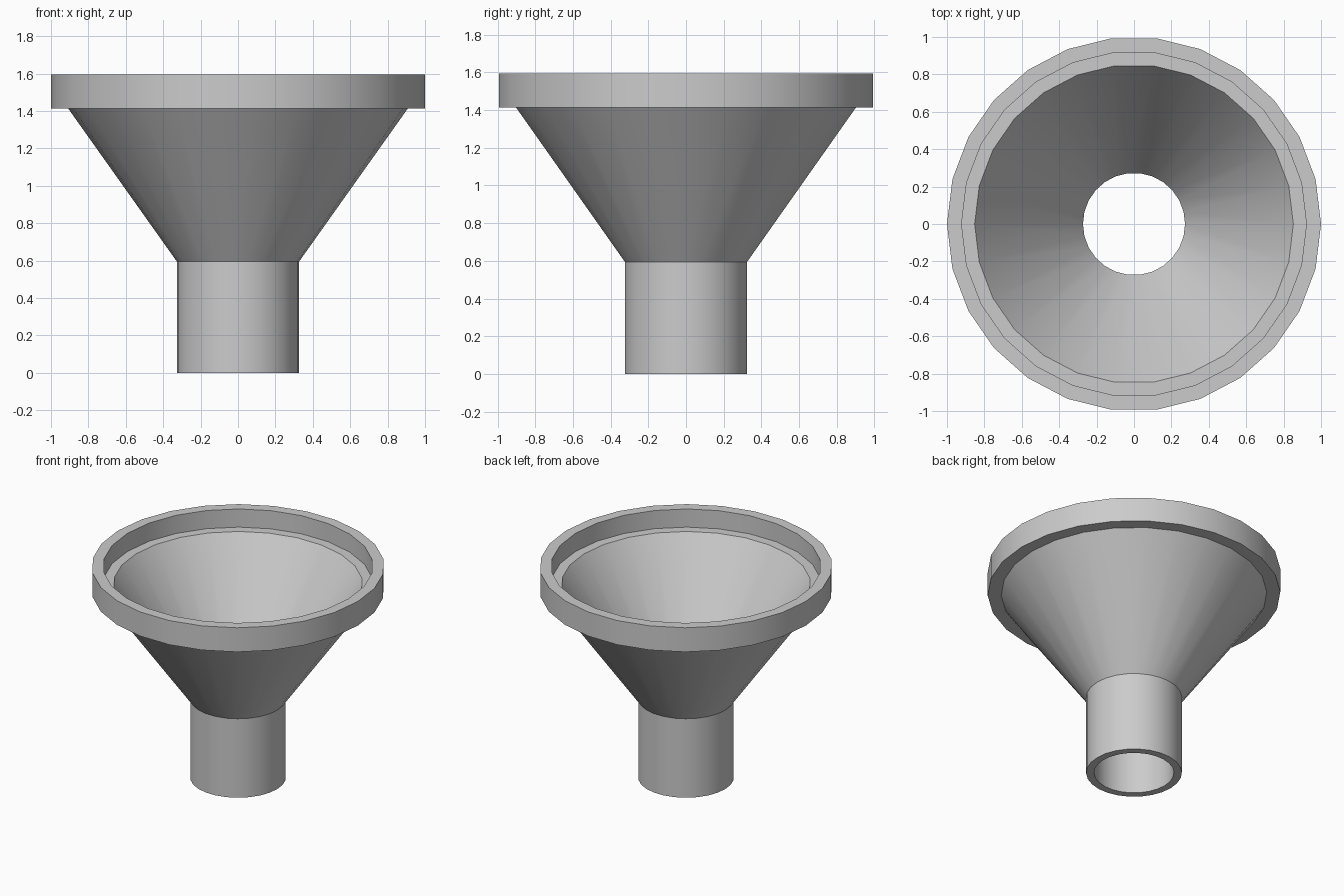
import bpy
import bmesh
import math

SIDES = 26

cube = bpy.data.objects.get("Cube")
if cube:
    bpy.data.objects.remove(cube, do_unlink=True)

# Plain grey material
grey = bpy.data.materials.new("light_grey")
grey.use_nodes = True
colour = (0.6, 0.6, 0.6, 1)
grey.diffuse_color = colour
grey.node_tree.nodes["Principled BSDF"].inputs["Base Color"].default_value = colour

# Closed wall section (radius, height): spout, cone, rim, ledge, inner cone, bore
profile = [
    (0.327, 0), (0.327, 0.595), (0.908, 1.413), (1, 1.413), (1, 1.595),
    (0.922, 1.595), (0.922, 1.458), (0.852, 1.458), (0.273, 0.62), (0.273, 0),
]


def lathe(name, section, sides, material):
    """Revolve a closed section around z into one watertight mesh."""
    bm = bmesh.new()
    rings = []
    for i in range(sides):
        a = math.tau * i / sides
        rings.append([bm.verts.new((r * math.cos(a), r * math.sin(a), z))
                      for r, z in section])
    count = len(section)
    for i, ring in enumerate(rings):
        following = rings[(i + 1) % sides]
        for j in range(count):
            k = (j + 1) % count
            bm.faces.new((ring[j], following[j], following[k], ring[k]))
    bmesh.ops.recalc_face_normals(bm, faces=bm.faces)
    mesh = bpy.data.meshes.new(name)
    bm.to_mesh(mesh)
    bm.free()
    mesh.materials.append(material)
    obj = bpy.data.objects.new(name, mesh)
    bpy.context.collection.objects.link(obj)
    return obj


# Funnel body, smooth around with crisp rim and spout edges
funnel = lathe("funnel", profile, SIDES, grey)
bpy.ops.object.select_all(action="DESELECT")
funnel.select_set(True)
bpy.context.view_layer.objects.active = funnel
bpy.ops.object.shade_smooth_by_angle(angle=math.radians(30))
